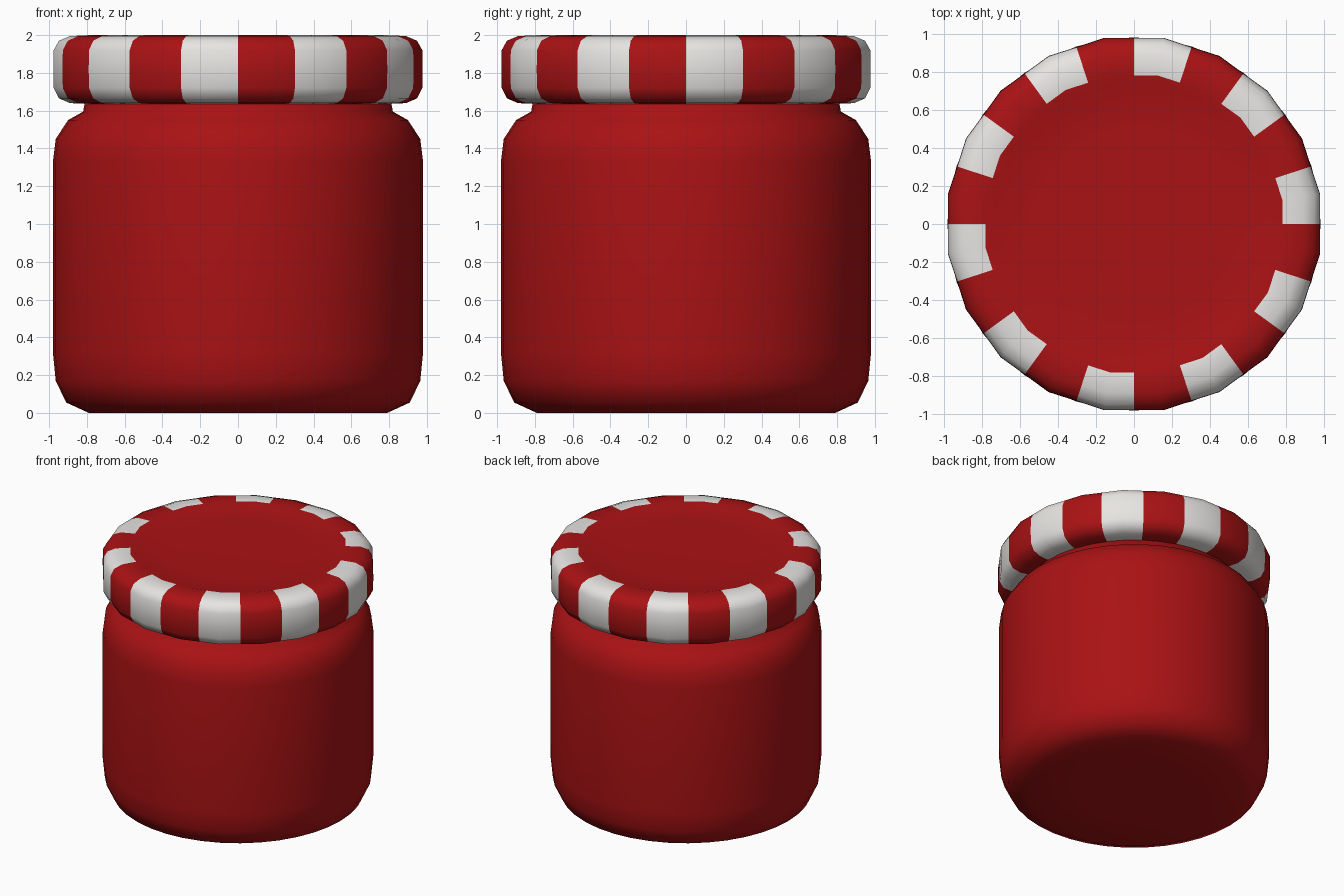
import bpy, bmesh
from math import sin, cos, pi, atan2, hypot

cube = bpy.data.objects.get("Cube")
if cube:
    bpy.data.objects.remove(cube)


def make_material(name, rgb):
    mat = bpy.data.materials.new(name)
    mat.use_nodes = True
    color = (*rgb, 1)
    mat.diffuse_color = color
    mat.node_tree.nodes["Principled BSDF"].inputs["Base Color"].default_value = color
    return mat


red = make_material("deep_red", (0.4, 0.006, 0.007))
white = make_material("warm_white", (0.8, 0.78, 0.76))


def lathe(name, profile, segments, materials, scallop=0.0):
    """Spin a bottom-to-top (radius, z) profile and cap both ends."""
    bm = bmesh.new()
    rings = []
    for r, z in profile:
        ring = []
        for i in range(segments):
            a = 2 * pi * i / segments
            k = r * (1 - scallop * (i % 2 == 0))
            ring.append(bm.verts.new((k * cos(a), k * sin(a), z)))
        rings.append(ring)
    for low, high in zip(rings, rings[1:]):
        for i in range(segments):
            j = (i + 1) % segments
            bm.faces.new((low[i], low[j], high[j], high[i]))
    bm.faces.new(rings[0][::-1])
    bm.faces.new(rings[-1])
    mesh = bpy.data.meshes.new(name)
    bm.to_mesh(mesh)
    bm.free()
    for mat in materials:
        mesh.materials.append(mat)
    mesh.shade_smooth()
    obj = bpy.data.objects.new(name, mesh)
    bpy.context.collection.objects.link(obj)
    return obj


# Rounded jar body with a short neck
lathe("jar_body", [(0.4, 0), (0.79, 0), (0.91, 0.055), (0.965, 0.17), (0.98, 0.32),
                   (0.98, 1.33), (0.965, 1.45), (0.9, 1.55), (0.82, 1.595),
                   (0.81, 1.65)], 40, [red])

# Cushioned lid with a slightly sunken top
lid = lathe("lid", [(0.5, 1.64), (0.79, 1.635), (0.9, 1.64), (0.96, 1.665), (0.988, 1.72),
                    (0.99, 1.82), (0.988, 1.92), (0.96, 1.97), (0.9, 1.995),
                    (0.79, 2.0), (0.74, 1.985), (0.5, 1.98)], 40, [red, white], 0.013)

# Alternate white stripes around the rim
for face in lid.data.polygons:
    c = face.center
    sector = int((atan2(c.y, c.x) % (2 * pi)) / (pi / 10))
    if hypot(c.x, c.y) > 0.79 and sector % 2 == 0:
        face.material_index = 1
